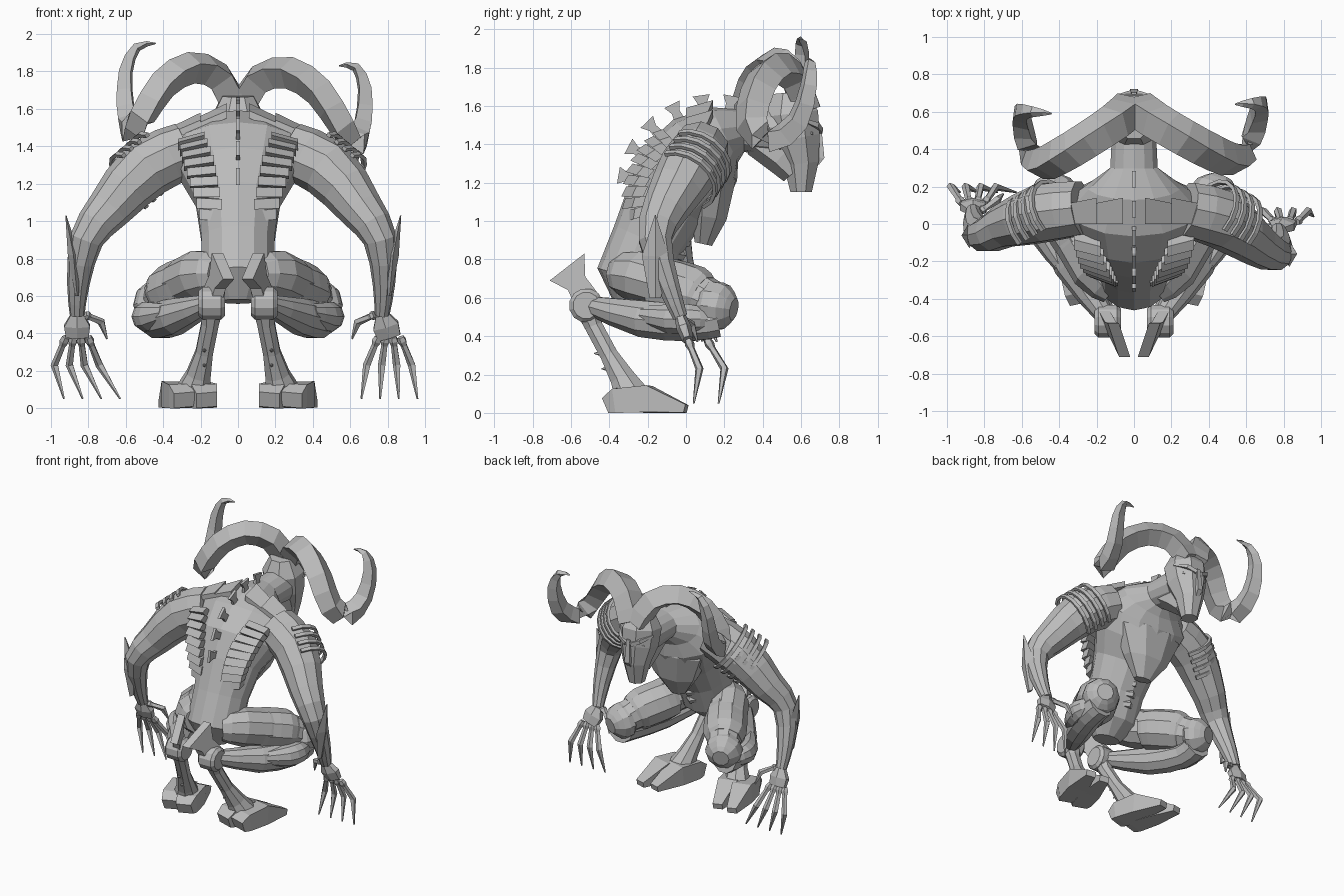
import bpy, bmesh
from math import sin, cos, tau, radians
from mathutils import Vector, Matrix

if "Cube" in bpy.data.objects:
    bpy.data.objects.remove(bpy.data.objects["Cube"])

across, forward, upward = Vector((1, 0, 0)), Vector((0, 1, 0)), Vector((0, 0, 1))
grey = bpy.data.materials.new("stone grey")
grey.use_nodes = True
grey.diffuse_color = (.5, .5, .5, 1)
grey.node_tree.nodes["Principled BSDF"].inputs["Base Color"].default_value = grey.diffuse_color


def finish(name, bm, mirror):
    bmesh.ops.recalc_face_normals(bm, faces=bm.faces)
    mesh = bpy.data.meshes.new(name)
    bm.to_mesh(mesh)
    bm.free()
    mesh.materials.append(grey)
    part = bpy.data.objects.new(name, mesh)
    bpy.context.collection.objects.link(part)
    if mirror:
        part.modifiers.new("Mirror", "MIRROR")


def bridge(bm, loops):
    """Join consecutive vertex loops with quads and cap both ends."""
    for near, far in zip(loops, loops[1:]):
        for k in range(len(near)):
            bm.faces.new((near[k], near[k - 1], far[k - 1], far[k]))
    bm.faces.new(loops[0])
    bm.faces.new(loops[-1])


def loft(name, points, sides=8, side=across, mirror=False, phase=.5):
    """Skin of rings; each point is x, y, z, half width and optional half depth."""
    bm, loops = bmesh.new(), []
    centres = [Vector(p[:3]) for p in points]
    last = len(points) - 1
    for i, (centre, point) in enumerate(zip(centres, points)):
        along = (centres[min(i + 1, last)] - centres[max(i - 1, 0)]).normalized()
        wide = (side - along * side.dot(along)).normalized()
        deep = along.cross(wide) * point[-1]
        wide = wide * point[3]
        angles = [tau * (k + phase) / sides for k in range(sides)]
        loops.append([bm.verts.new(centre + wide * cos(a) + deep * sin(a)) for a in angles])
    bridge(bm, loops)
    finish(name, bm, mirror)


def slab(name, outline, thickness, mirror=False):
    """Flat outline thickened equally to both sides."""
    bm = bmesh.new()
    bridge(bm, [[bm.verts.new(p + thickness * half) for p in outline] for half in (-.5, .5)])
    finish(name, bm, mirror)


def paddle(name, base, rise, half, thickness, mirror=False):
    """Fin with a narrow waist and a flared, pointed end."""
    profile = [(0, .6), (.5, .5), (1, 1)]
    outline = [base + rise * r + half * w for r, w in profile]
    outline.append(base + rise)
    outline += [base + rise * r - half * w for r, w in reversed(profile)]
    slab(name, outline, thickness, mirror)


def smooth(points, steps=2):
    """Catmull-Rom curve through points of any dimension."""
    result = []
    for i in range(len(points) - 1):
        near = [points[min(max(i + j, 0), len(points) - 1)] for j in (-1, 0, 1, 2)]
        for k in range(steps):
            t = k / steps
            result.append(tuple(b + t / 2 * (c - a + t * (2 * a - 5 * b + 4 * c - d + t * (3 * (b - c) + d - a)))
                                for a, b, c, d in zip(*near)))
    return result + [points[-1]]


# Torso and neck: hunched from the pelvis up and over to the head
spine = [(-.3, .57, .1, .08), (-.28, .7, .2, .19), (-.2, .9, .2, .19), (-.1, 1.1, .23, .22), (0, 1.24, .31, .26),
         (.1, 1.37, .36, .23), (.2, 1.45, .25, .16), (.3, 1.47, .13, .11), (.5, 1.46, .12, .13)]
loft("torso", [(0, *ring) for ring in spine], sides=14)

# Breastplate hanging to a point, with ridges on the belly behind it
chest = [(.08, 1.36, .3, .15), (.14, 1.2, .27, .13), (.12, 1.02, .18, .1), (.09, .88, .07, .05)]
loft("chest", [(0, *ring) for ring in chest])
for i in range(4):
    middle = Vector((0, .03 - .03 * i, .96 - .07 * i))
    corner = middle - forward * .1 + upward * .02
    loft(f"belly_ridge_{i}", [(*(corner - across * .14), .02), (*middle, .03), (*(corner + across * .14), .02)],
         sides=6, side=upward)

# Head: long wedge of a face with a heavy brow
skull = [(.6, 1.15, .06), (.6, 1.3, .1), (.57, 1.43, .14), (.55, 1.56, .15), (.54, 1.67, .09)]
loft("head", [(0, *ring) for ring in skull])
loft("jaw", [(0, .38, 1.43, .1), (0, .5, 1.34, .1), (0, .57, 1.26, .08)], sides=6)
loft("nose", [(0, .69, 1.5, .02), (0, .7, 1.33, .03), (0, .68, 1.3, .02)], sides=4)
loft("brows", [(.02, .7, 1.47, .02), (.08, .68, 1.5, .02), (.14, .6, 1.53, .01)], sides=4, side=upward, mirror=True)
loft("eyes", [(.04, .68, 1.44, .01), (.1, .65, 1.46, .01)], sides=4, side=upward, mirror=True)

# Horns: up, back and down, then curling forwards to a raised tip; the left one droops
horn_path = [(.02, .62, 1.6), (.1, .55, 1.77), (.25, .45, 1.82), (.4, .36, 1.73), (.51, .32, 1.56), (.57, .42, 1.49),
             (.6, .55, 1.6), (.6, .6, 1.8), (.54, .6, 1.93), (.44, .59, 1.95)]
for sign, label, droop in ((1, "left", .1), (-1, "right", 0)):
    curve = smooth(horn_path)
    horn = []
    for i, (x, y, z) in enumerate(curve):
        t = i / (len(curve) - 1)
        width = .004 + .1 * (1 - t ** 2.5)
        horn.append((sign * (x + droop * t), y + droop * t / 2, z - droop * t * 1.2, width, width * .85))
    loft(label + "_horn", horn, sides=4, side=Vector((sign, 1.5, -.4)), phase=0)

# Fins and overlapping rib plates fanned along the arc of the back
hub = Vector((0, .15, 1.15))
for i in range(6):
    angle = radians(80 + 18 * i)
    out = forward * cos(angle) + upward * sin(angle)
    paddle(f"spine_fin_{i}", hub + out * .42, out * .09, across.cross(out) * .045, across * .02)
for i in range(9):
    f = i / 8
    angle = radians(133 + 62 * f)
    out = forward * cos(angle) + upward * sin(angle)
    centre = hub + out * (.38 + .05 * f) + across * (.25 - .11 * f)
    half = (across * .08 - out * .03) * (1 - .3 * abs(f - .4))
    rise = across.cross(out) * .026 + out * .012
    slab(f"rib_plates_{i}", [centre - half - rise, centre + half - rise, centre + half + rise, centre - half + rise],
         out * .06, mirror=True)

# Collar plates across the shoulders
for i in range(2):
    centre = Vector((.13 + .14 * i, .07, 1.56 - .05 * i))
    run, back = Vector((.07, 0, -.03)), Vector((0, .07, .02))
    slab(f"collar_plates_{i}", [centre - run - back, centre + run - back, centre + run + back * .6, centre - run + back],
         upward * .04, mirror=True)

# Arms reaching to the ground, the right one further out and forwards
arm_path = smooth([(.28, .08, 1.38, .15), (.48, .02, 1.28, .16), (.66, -.11, 1.06, .12), (.76, -.16, .9, .09),
                   (.78, -.09, .66, .06), (.77, -.03, .5, .04)])
for sign, label, sway in ((1, "left", 0), (-1, "right", .1)):
    arm = [(sign * (x + sway * (1.4 - z)), y + sway * min(1, 4 - 3 * z + .2), z, r) for x, y, z, r in arm_path]
    loft(label + "_arm", arm, sides=10, side=forward)
    wrist = Vector(arm[-1][:3])
    inward = across * -sign
    knuckle = wrist + forward * .04 - upward * .12 - inward * (.04 - sway * .4)
    loft(label + "_palm", [(*wrist, .04, .03), (*wrist.lerp(knuckle, .5), .08, .04), (*knuckle, .07, .03)], sides=6)

    # Four clawed fingers in a fan, and a thumb
    digits = [[wrist + inward * .04, wrist + inward * .13 + forward * .06 - upward * .04,
               wrist + inward * .16 + forward * .09 - upward * .13]]
    for i in range(4):
        fan = inward * (i / 1.5 - 1)
        base = knuckle + fan * .06
        middle = base + fan * .06 + forward * (.06 + sway * .3) - upward * .15
        digits.append([base, middle, middle + fan * .03 + inward * sway * .8 - forward * .03 - upward * .18])
    for i, (base, middle, tip) in enumerate(digits):
        loft(f"{label}_finger_{i}", [(*base, .02), (*base.lerp(middle, .15), .026), (*base.lerp(middle, .3), .018),
                                     (*middle, .022), (*tip, .005)], sides=5)

    # Blade along the forearm, rising past the elbow
    elbow = Vector(arm[6][:3]) - inward * .05
    loft(label + "_elbow_blade", [(*(elbow - upward * .3), .01, .03), (*(elbow - inward * .02 - upward * .08), .03, .07),
                                  (*(elbow - inward * .06 + upward * .13), .003)], sides=4, phase=0)

    # Curved bands hugging the outer front of the upper arm
    axis = Vector((sign * .7, -.4, -.6)).normalized()
    front = Vector((sign * .4, .8, .4))
    front = (front - axis * front.dot(axis)).normalized()
    beside = axis.cross(front)
    for i in range(4):
        centre = Vector((sign * .42, .06, 1.32)) + axis * .06 * i
        angles = [radians(22 * k) for k in range(-4, 5)]
        arc = [centre + (front * cos(a) + beside * sin(a)) * .18 for a in angles]
        loft(f"{label}_arm_band_{i}", [(*p, .018, .014) for p in arc], sides=4, side=axis)

# Crouched thighs, shins and knees, with plates over them
limbs = {
    "thighs": [(.1, -.34, .72, .1), (.2, -.24, .71, .14), (.36, .04, .62, .13), (.44, .18, .55, .1)],
    "thigh_plates": [(.24, -.16, .67, .14), (.27, -.1, .66, .15), (.36, .04, .62, .15), (.39, .09, .6, .12)],
    "shins": [(.44, .16, .49, .1), (.43, .03, .47, .1), (.33, -.22, .49, .1), (.15, -.5, .56, .05)],
    "shin_plates": [(.48, .1, .49, .06), (.49, .02, .49, .08), (.46, -.08, .49, .08), (.38, -.22, .51, .05)],
    "kneecaps": [(.4, .09, .56, .09), (.42, .13, .56, .13), (.45, .2, .55, .12), (.47, .25, .54, .06)],
}
for label, path in limbs.items():
    loft(label, smooth(path), sides=10, side=upward, mirror=True)

# Hock joints with flared fins, lower legs and their spikes
hock = Vector((.14, -.52, .56))
loft("hocks", [(*(hock + across * x), r) for x, r in ((-.07, .07), (-.05, .09), (.05, .09), (.07, .07))],
     sides=12, side=upward, mirror=True)
paddle("hock_fins", hock + upward * .03, Vector((-.06, -.1, .17)), Vector((.03, .09, .07)), across * .06, mirror=True)
loft("lower_legs", [(*hock, .07), (.15, -.48, .45, .05), (.18, -.4, .3, .05), (.21, -.33, .18, .07), (.24, -.28, .08, .1)],
     mirror=True)
for i in range(2):
    root = Vector((.18, -.4 + .04 * i, .31 - .08 * i))
    loft(f"leg_spikes_{i}", [(*root, .03), (*(root - forward * .08), .003)], sides=5, mirror=True)

# Split hooves: two tapering toes turned outwards
for label, start in (("inner", .17), ("outer", .29)):
    toe = [(-.41, .08, .06), (-.36, .1, .09), (-.2, .1, .1), (0, .05, .03)]
    loft(label + "_hooves", [(start + (y + .4) * .25, y, .72 * r, w, r) for y, w, r in toe], sides=4, mirror=True)
